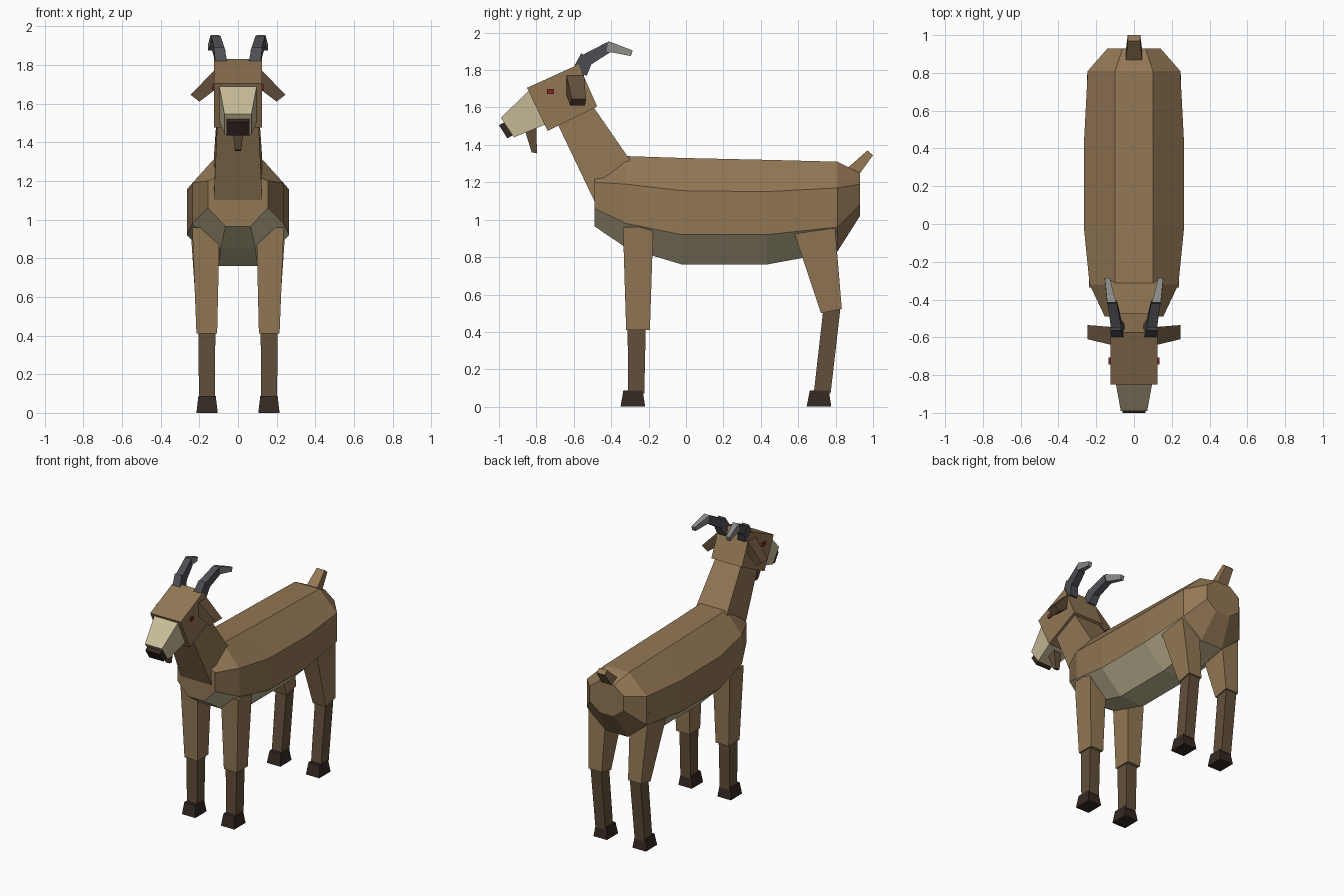
import bpy, bmesh


def material(name, rgb):
    m = bpy.data.materials.new(name)
    m.diffuse_color = (*rgb, 1)
    return m


COAT = material("coat", (0.29, 0.185, 0.09))
DARK = material("dark_coat", (0.125, 0.078, 0.043))
CREAM = material("cream", (0.58, 0.51, 0.32))
HOOF = material("hoof", (0.035, 0.022, 0.016))
HORN = material("horn", (0.075, 0.078, 0.09))
TIP = material("horn_tip", (0.25, 0.25, 0.24))
EYE = material("eye", (0.22, 0.02, 0.02))


def loft(name, rings, mats, mirror=False, index=lambda seg, side: 0):
    """Skin equal-length rings of points and cap both ends."""
    bm = bmesh.new()
    vs = [[bm.verts.new(p) for p in ring] for ring in rings]
    n = len(rings[0])
    for s in range(len(vs) - 1):
        for i in range(n):
            j = (i + 1) % n
            f = bm.faces.new((vs[s][i], vs[s][j], vs[s + 1][j], vs[s + 1][i]))
            f.material_index = index(s, i)
    bm.faces.new(vs[0])
    bm.faces.new(vs[-1])
    bmesh.ops.recalc_face_normals(bm, faces=bm.faces)
    me = bpy.data.meshes.new(name)
    bm.to_mesh(me)
    bm.free()
    for m in mats:
        me.materials.append(m)
    ob = bpy.data.objects.new(name, me)
    bpy.context.collection.objects.link(ob)
    if mirror:
        mod = ob.modifiers.new("mirror", 'MIRROR')
        mod.use_mirror_merge = False
    return ob


def block(name, mat, start, end, mirror=False):
    """Tapered block; each end is (front yz, back yz, x range)."""
    def ring(a, b, x):
        return [(x[0], *a), (x[1], *a), (x[1], *b), (x[0], *b)]
    return loft(name, [ring(*start), ring(*end)], [mat], mirror)


# Body: octagonal sections (y, half width, top, upper, lower, bottom, top half, bottom half)
sections = [
    (-0.49, 0.155, 1.24, 1.20, 1.06, 0.965, 0.07, 0.065),
    (-0.32, 0.235, 1.34, 1.19, 0.98, 0.85, 0.10, 0.09),
    (-0.02, 0.265, 1.33, 1.155, 0.92, 0.76, 0.10, 0.10),
    (0.43, 0.265, 1.32, 1.15, 0.92, 0.76, 0.10, 0.10),
    (0.81, 0.245, 1.31, 1.17, 0.96, 0.83, 0.10, 0.09),
    (0.93, 0.14, 1.25, 1.19, 1.08, 1.02, 0.06, 0.06),
]
rings = [[(-t, y, zt), (t, y, zt), (w, y, zu), (w, y, zl),
          (b, y, zb), (-b, y, zb), (-w, y, zl), (-w, y, zu)]
         for y, w, zt, zu, zl, zb, t, b in sections]
loft("body", rings, [COAT, CREAM],
     index=lambda seg, side: 1 if side in (3, 4, 5) and seg < 4 else 0)

# Neck, head and muzzle
block("neck", COAT, ((-0.49, 1.10), (-0.30, 1.32), (-0.125, 0.125)),
      ((-0.70, 1.54), (-0.50, 1.61), (-0.105, 0.105)))
block("head", COAT, ((-0.85, 1.705), (-0.575, 1.83), (-0.125, 0.125)),
      ((-0.74, 1.475), (-0.475, 1.605), (-0.125, 0.125)))
block("muzzle", CREAM, ((-0.84, 1.69), (-0.75, 1.51), (-0.097, 0.097)),
      ((-0.99, 1.545), (-0.92, 1.44), (-0.07, 0.07)))
block("nose", HOOF, ((-0.965, 1.525), (-0.92, 1.455), (-0.06, 0.06)),
      ((-1.0, 1.505), (-0.955, 1.435), (-0.06, 0.06)))
block("beard", DARK, ((-0.865, 1.49), (-0.80, 1.51), (-0.032, 0.032)),
      ((-0.825, 1.36), (-0.797, 1.355), (-0.016, 0.016)))

# Eyes and ears
block("eyes", EYE, ((-0.743, 1.698), (-0.707, 1.698), (0.11, 0.135)),
      ((-0.743, 1.671), (-0.707, 1.671), (0.11, 0.135)), True)
loft("ears", [
    [(0.12, -0.64, 1.775), (0.12, -0.545, 1.775), (0.10, -0.555, 1.685), (0.10, -0.645, 1.685)],
    [(0.245, -0.61, 1.645), (0.245, -0.535, 1.645), (0.20, -0.54, 1.61), (0.20, -0.62, 1.61)],
], [DARK], True)

# Horns: three overlapping segments per side
block("horn_base", HORN, ((-0.615, 1.79), (-0.53, 1.77), (0.05, 0.115)),
      ((-0.56, 1.89), (-0.50, 1.845), (0.07, 0.125)), True)
block("horn_middle", HORN, ((-0.565, 1.875), (-0.515, 1.825), (0.065, 0.12)),
      ((-0.42, 1.95), (-0.405, 1.895), (0.09, 0.14)), True)
block("horn_tip", TIP, ((-0.415, 1.955), (-0.425, 1.90), (0.095, 0.142)),
      ((-0.285, 1.905), (-0.295, 1.875), (0.128, 0.155)), True)

# Tail
block("tail", COAT, ((0.845, 1.26), (0.91, 1.22), (-0.045, 0.045)),
      ((0.97, 1.37), (1.0, 1.345), (-0.033, 0.033)))

# Front legs
block("front_upper_legs", COAT, ((-0.337, 0.96), (-0.175, 0.96), (0.095, 0.237)),
      ((-0.32, 0.41), (-0.193, 0.41), (0.108, 0.215)), True)
block("front_lower_legs", DARK, ((-0.312, 0.43), (-0.215, 0.43), (0.117, 0.205)),
      ((-0.31, 0.07), (-0.223, 0.07), (0.12, 0.202)), True)
block("front_hooves", HOOF, ((-0.335, 0.087), (-0.232, 0.087), (0.115, 0.205)),
      ((-0.35, 0), (-0.218, 0), (0.105, 0.215)), True)

# Back legs
block("back_upper_legs", COAT, ((0.555, 1.0), (0.79, 1.04), (0.095, 0.248)),
      ((0.722, 0.50), (0.833, 0.523), (0.108, 0.215)), True)
block("back_lower_legs", DARK, ((0.735, 0.53), (0.826, 0.53), (0.117, 0.205)),
      ((0.683, 0.07), (0.773, 0.07), (0.12, 0.202)), True)
block("back_hooves", HOOF, ((0.662, 0.087), (0.763, 0.087), (0.115, 0.205)),
      ((0.645, 0), (0.777, 0), (0.105, 0.215)), True)
